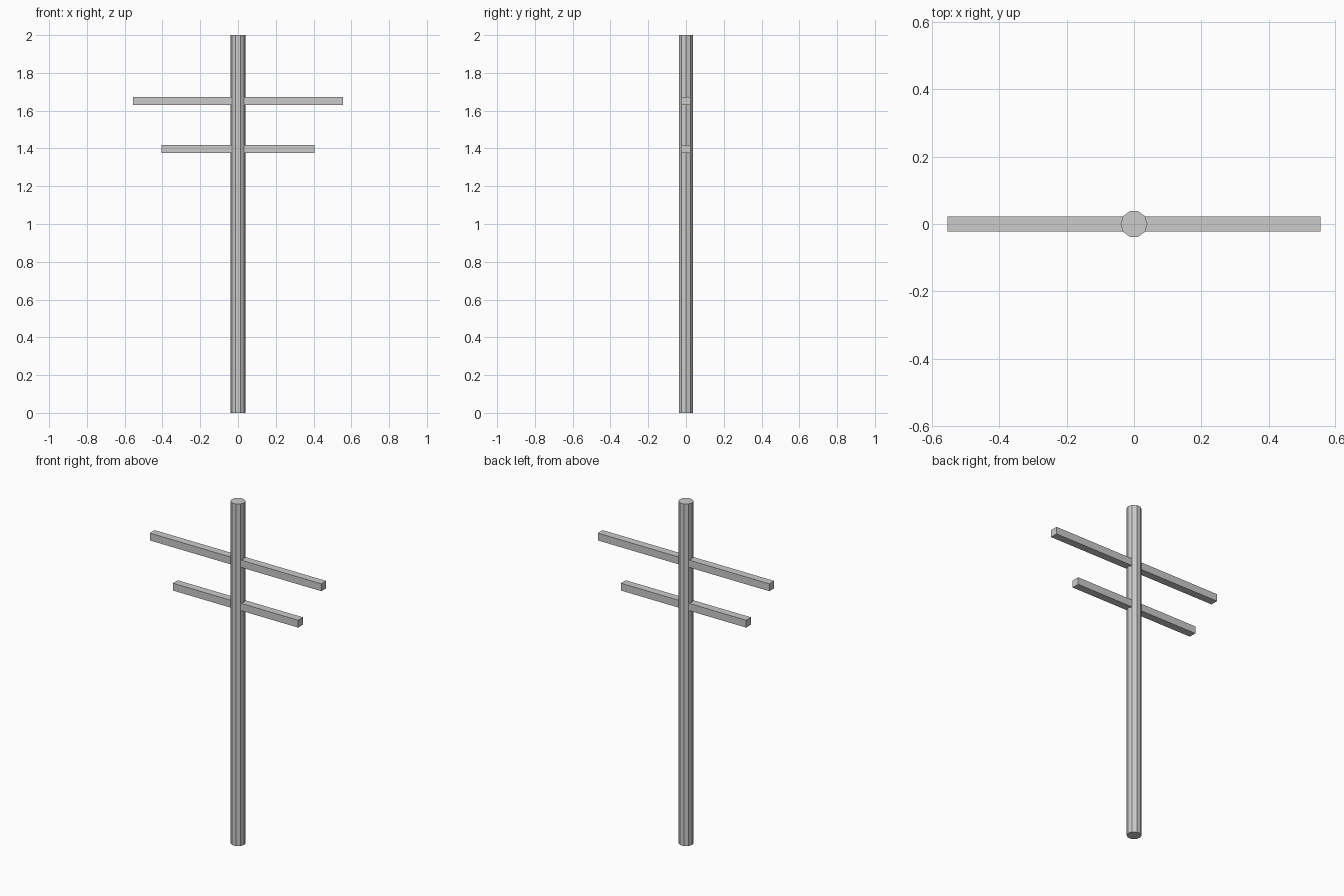
import bpy
import math

if "Cube" in bpy.data.objects:
    bpy.data.objects.remove(bpy.data.objects["Cube"])

# Upright ten-sided pole
bpy.ops.mesh.primitive_cylinder_add(vertices=10, radius=0.04, depth=2.0,
                                    location=(0, 0, 1.0),
                                    rotation=(0, 0, math.pi / 2))
bpy.context.object.name = "pole"


def crossarm(name, length, z):
    bpy.ops.mesh.primitive_cube_add(size=1, location=(0, 0, z))
    arm = bpy.context.object
    arm.name = name
    arm.scale = (length, 0.045, 0.043)
    bpy.ops.object.transform_apply(location=False, rotation=False, scale=True)


# Two square crossarms passing through the pole
crossarm("upper_crossarm", 1.11, 1.651)
crossarm("lower_crossarm", 0.81, 1.398)
